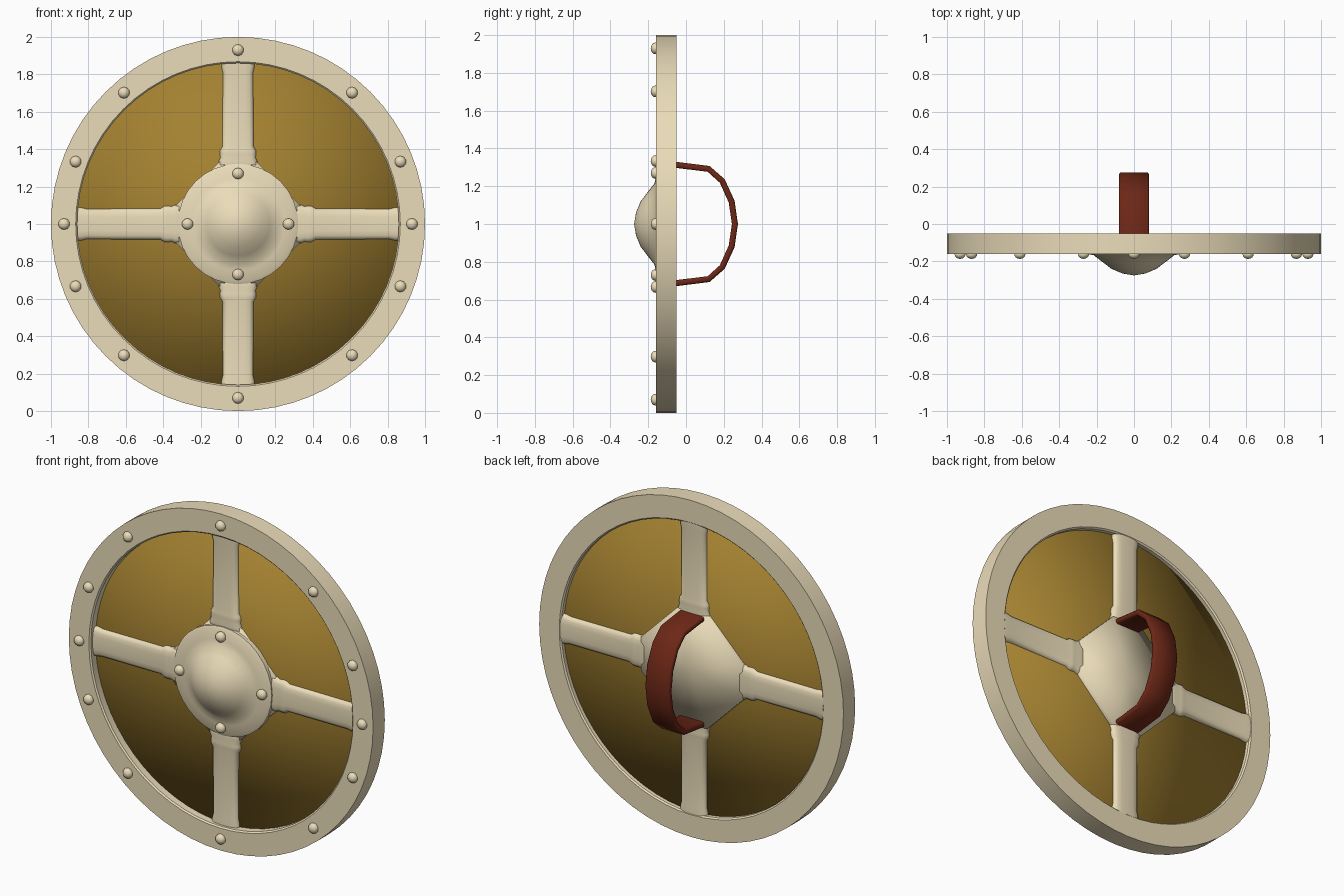
import bpy, bmesh
from math import sin, cos, pi, radians, copysign
from mathutils import Matrix, Vector

if "Cube" in bpy.data.objects:
    bpy.data.objects.remove(bpy.data.objects["Cube"])

MID = -0.095  # y of the plane of the panel and bars


def material(name, rgb):
    m = bpy.data.materials.new(name)
    m.diffuse_color = (*rgb, 1)
    m.use_nodes = True
    m.node_tree.nodes["Principled BSDF"].inputs["Base Color"].default_value = m.diffuse_color
    return m


metal = material("pale_metal", (0.83, 0.72, 0.49))
gold = material("gold_panel", (0.37, 0.22, 0.03))
leather = material("red_leather", (0.15, 0.02, 0.008))


def make(name, bm, mat, angle=40):
    bmesh.ops.recalc_face_normals(bm, faces=bm.faces)
    me = bpy.data.meshes.new(name)
    bm.to_mesh(me)
    bm.free()
    ob = bpy.data.objects.new(name, me)
    bpy.context.collection.objects.link(ob)
    me.materials.append(mat)
    bpy.ops.object.select_all(action='DESELECT')
    ob.select_set(True)
    bpy.context.view_layer.objects.active = ob
    bpy.ops.object.shade_smooth_by_angle(angle=radians(angle))
    return ob


def bridge(bm, a, b):
    n = len(a)
    for i in range(n):
        bm.faces.new((a[i], a[(i + 1) % n], b[(i + 1) % n], b[i]))


def lathe(name, profile, seg, mat, angle=40, closed=False):
    """Turn (radius, y) points about the y axis through z = 1."""
    bm = bmesh.new()
    rings = []
    for r, y in profile:
        if r == 0:
            rings.append([bm.verts.new((0, y, 1))])
        else:
            rings.append([bm.verts.new((r * cos(2 * pi * i / seg), y, 1 + r * sin(2 * pi * i / seg)))
                          for i in range(seg)])
    pairs = list(zip(rings, rings[1:])) + ([(rings[-1], rings[0])] if closed else [])
    for a, b in pairs:
        if len(a) == 1 or len(b) == 1:
            tip, ring = (a[0], b) if len(a) == 1 else (b[0], a)
            for i in range(seg):
                bm.faces.new((tip, ring[i], ring[(i + 1) % seg]))
        else:
            bridge(bm, a, b)
    return make(name, bm, mat, angle)


# Rim and the panel set inside it (soft shading across the panel edge)
lathe("rim", [(0.86, -0.152), (0.868, -0.16), (1, -0.16), (1, -0.05), (0.868, -0.05), (0.86, -0.058)],
      64, metal, closed=True)
lathe("panel", [(0, MID - 0.015), (0.885, MID - 0.015), (0.885, MID + 0.015), (0, MID + 0.015)],
      64, gold, angle=180)

# Central boss
lathe("boss", [(0, -0.275), (0.06, -0.265), (0.12, -0.24), (0.17, -0.202), (0.215, -0.167),
               (0.25, -0.16), (0.305, -0.151), (0.322, -0.143), (0.322, -0.115), (0, -0.115)],
      32, metal, 60)

# Four crossing bars with a collar near the boss and a flare at the rim: (distance, half width, half depth)
bar_rings = [(0.315, 0.105, 0.042), (0.335, 0.104, 0.044), (0.355, 0.095, 0.042), (0.375, 0.098, 0.044),
             (0.395, 0.096, 0.043), (0.415, 0.083, 0.04), (0.81, 0.082, 0.04), (0.84, 0.089, 0.043),
             (0.88, 0.089, 0.043)]


def rounded(t, w, d):
    c, s = cos(t), sin(t)
    return w * copysign(abs(c) ** 0.5, c), d * copysign(abs(s) ** 0.5, s)


for k, side in enumerate(("top", "right", "bottom", "left")):
    bm = bmesh.new()
    rings = []
    for r, w, d in bar_rings:
        pts = [rounded(2 * pi * (i + 0.5) / 16, w, d) for i in range(16)]
        rings.append([bm.verts.new((x, y + MID, r)) for x, y in pts])
    for a, b in zip(rings, rings[1:]):
        bridge(bm, a, b)
    bm.faces.new(rings[0])
    bm.faces.new(rings[-1])
    bm.transform(Matrix.Translation((0, 0, 1)) @ Matrix.Rotation(k * pi / 2, 4, 'Y'))
    make(side + "_bar", bm, metal, 60)

# Diamond plate behind the boss, joining the bars
bm = bmesh.new()
outline = []
for k in range(4):
    c, s = round(cos(k * pi / 2)), round(sin(k * pi / 2))
    for x, z in ((0.333, -0.1), (0.333, 0.1)):
        outline.append((x * c - z * s, x * s + z * c))
front, back = [[bm.verts.new((x, y, 1 + z)) for x, z in outline] for y in (-0.125, -0.054)]
bridge(bm, front, back)
for ring, y in ((front, -0.125), (back, -0.051)):
    tip = bm.verts.new((0, y, 1))
    for i in range(8):
        bm.faces.new((tip, ring[i], ring[(i + 1) % 8]))
make("back_plate", bm, metal, 180)

# Rivets on the rim and the boss, slightly flattened
spots = [(0.93, a) for q in (0, 180) for a in (q, q + 21, q + 49, q + 90, q + 131, q + 159)]
spots = sorted({(r, a % 360) for r, a in spots}) + [(0.27, a) for a in (0, 90, 180, 270)]
for i, (r, a) in enumerate(spots):
    bm = bmesh.new()
    bmesh.ops.create_uvsphere(bm, u_segments=10, v_segments=8, radius=0.031)
    bm.transform(Matrix.Translation((r * cos(radians(a)), -0.162, 1 + r * sin(radians(a))))
                 @ Matrix.Diagonal((1, 0.8, 1, 1)) @ Matrix.Rotation(pi / 2, 4, 'X'))
    make(f"rivet_{i + 1}", bm, metal, 60)

# Leather hand strap, a flat band swept along a half path and mirrored: outer (y, height)
half = [(-0.075, 0.332), (0.125, 0.307), (0.205, 0.237), (0.257, 0.123), (0.275, 0)]
path = [Vector(p) for p in half] + [Vector((y, -h)) for y, h in half[-2::-1]]
bm = bmesh.new()
rings = []
for i, p in enumerate(path):
    t = (path[min(i + 1, len(path) - 1)] - path[max(i - 1, 0)]).normalized()
    q = p + Vector((t.y, -t.x)) * 0.032   # inner side of the band
    e, f = p.lerp(q, 0.25), p.lerp(q, 0.75)
    rings.append([bm.verts.new((x, v.x, 1 + v.y)) for x, v in
                  ((-0.073, p), (0.073, p), (0.08, e), (0.08, f),
                   (0.073, q), (-0.073, q), (-0.08, f), (-0.08, e))])
for a, b in zip(rings, rings[1:]):
    bridge(bm, a, b)
bm.faces.new(rings[0])
bm.faces.new(rings[-1])
make("hand_strap", bm, leather, 75)
